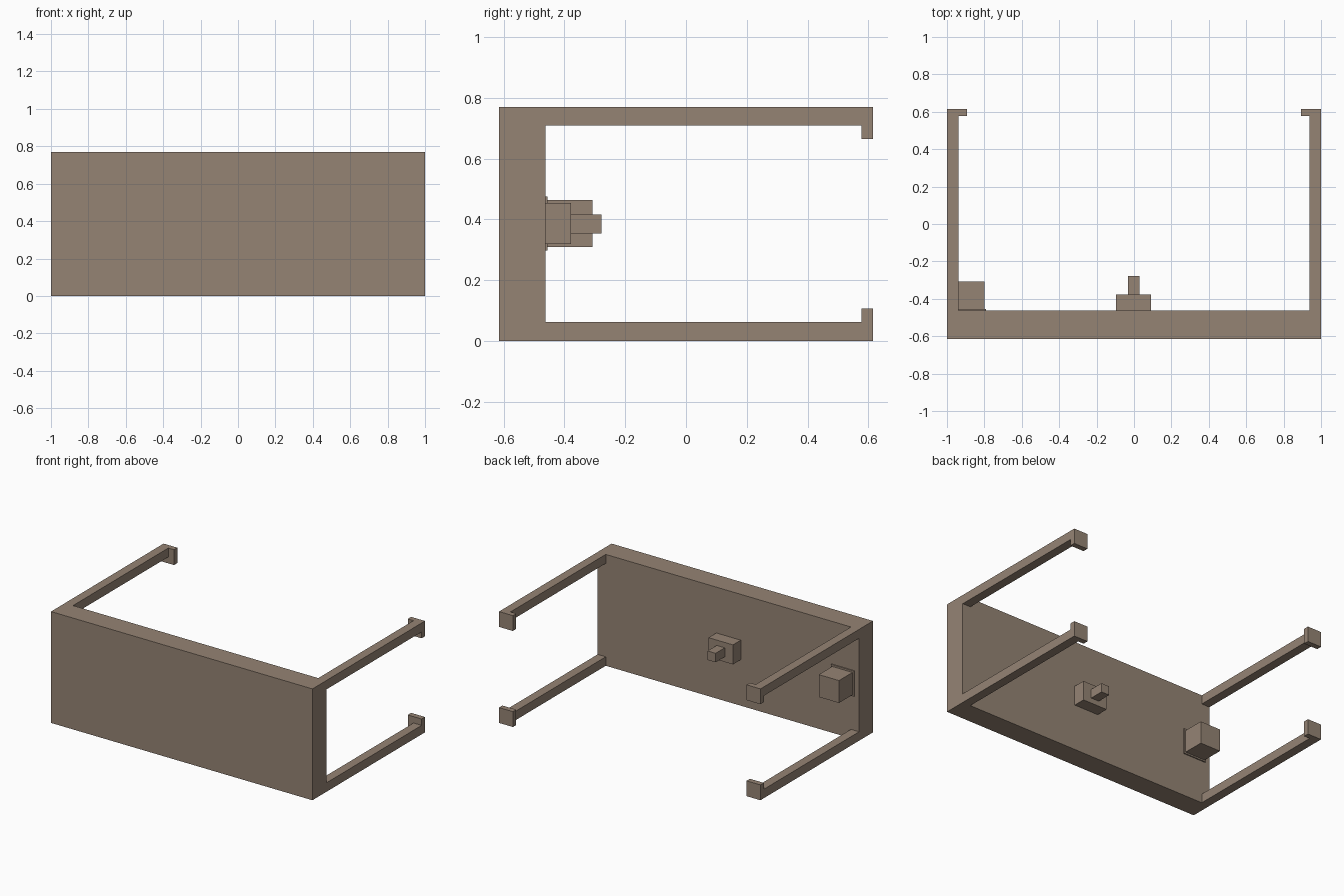
import bpy
import bmesh

if "Cube" in bpy.data.objects:
    bpy.data.objects.remove(bpy.data.objects["Cube"])

# Single warm grey-brown finish
finish = bpy.data.materials.new("warm_taupe")
finish.diffuse_color = (0.30, 0.23, 0.175, 1.0)
finish.use_nodes = True
finish.node_tree.nodes["Principled BSDF"].inputs["Base Color"].default_value = finish.diffuse_color


def add_object(name, bm):
    bmesh.ops.recalc_face_normals(bm, faces=bm.faces)
    mesh = bpy.data.meshes.new(name)
    bm.to_mesh(mesh)
    bm.free()
    mesh.materials.append(finish)
    obj = bpy.data.objects.new(name, mesh)
    bpy.context.collection.objects.link(obj)
    return obj


def box(name, x, y, z):
    """Axis-aligned box from (min, max) ranges."""
    bm = bmesh.new()
    bmesh.ops.create_cube(bm, size=1)
    for v in bm.verts:
        v.co = [r[0] if c < 0 else r[1] for c, r in zip(v.co, (x, y, z))]
    return add_object(name, bm)


W, H = 1.0, 0.77              # half width, height
FRONT, PANEL_BACK, BACK = -0.615, -0.463, 0.615
ARM, HOOK, HOOK_Y = 0.062, 0.106, 0.578

# Thick front panel
box("front_panel", (-W, W), (FRONT, PANEL_BACK), (0, H))

# Four corner arms, each ending in a hook that turns inward
for side, sx in (("left", -1), ("right", 1)):
    for level, top in (("lower", False), ("upper", True)):
        def span_x(size):
            return tuple(sorted((sx * W, sx * (W - size))))

        def span_z(size):
            return (H - size, H) if top else (0, size)

        box(f"{side}_{level}_arm", span_x(ARM), (PANEL_BACK, HOOK_Y), span_z(ARM))
        box(f"{side}_{level}_hook", span_x(HOOK), (HOOK_Y, BACK), span_z(HOOK))

# Socket with a thin base plate behind the left end of the panel
box("socket_plate", (-0.965, -0.79), (PANEL_BACK, -0.455), (0.298, 0.475))
box("socket_body", (-0.955, -0.80), (-0.455, -0.308), (0.308, 0.463))

# Control body and its stem behind the middle of the panel
box("control_body", (-0.095, 0.092), (PANEL_BACK, -0.378), (0.318, 0.453))
box("control_stem", (-0.032, 0.030), (-0.378, -0.278), (0.354, 0.416))
